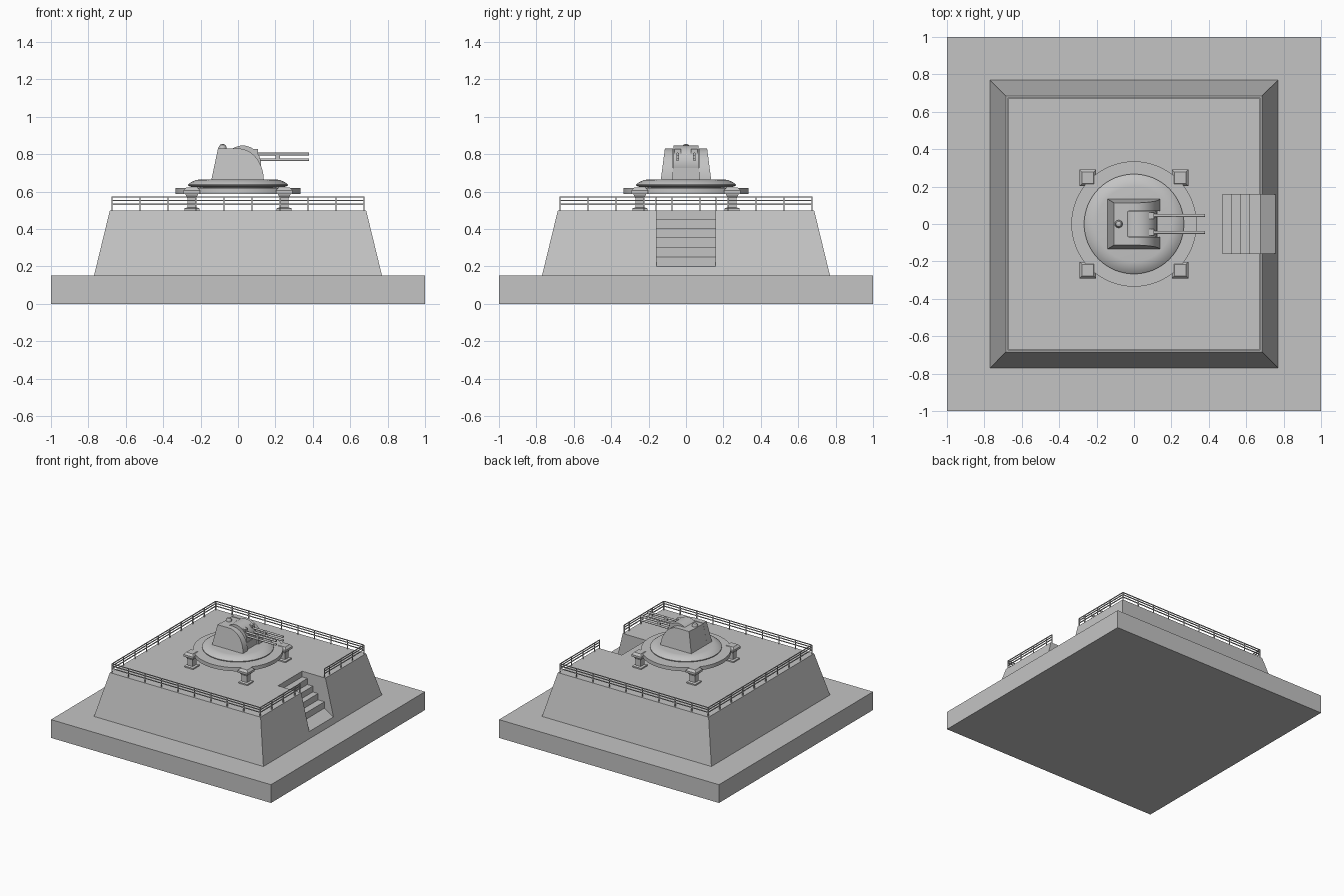
import bpy, bmesh, math

if "Cube" in bpy.data.objects:
    bpy.data.objects.remove(bpy.data.objects["Cube"])

grey = bpy.data.materials.new("concrete_grey")
grey.diffuse_color = (0.55, 0.55, 0.55, 1)
grey.use_nodes = True
grey.node_tree.nodes["Principled BSDF"].inputs["Base Color"].default_value = grey.diffuse_color


def make(name, verts, faces, smooth=False):
    me = bpy.data.meshes.new(name)
    me.from_pydata(verts, [], faces)
    bm = bmesh.new()
    bm.from_mesh(me)
    bmesh.ops.recalc_face_normals(bm, faces=bm.faces)
    bm.to_mesh(me)
    bm.free()
    ob = bpy.data.objects.new(name, me)
    bpy.context.collection.objects.link(ob)
    me.materials.append(grey)
    if smooth:
        bpy.ops.object.select_all(action='DESELECT')
        ob.select_set(True)
        bpy.context.view_layer.objects.active = ob
        bpy.ops.object.shade_smooth_by_angle(angle=math.radians(35))
    return ob


def loft(name, rings, smooth=False):
    """Closed solid through rings that have equal point counts."""
    n = len(rings[0])
    verts = [p for r in rings for p in r]
    faces = [[k * n + i, k * n + (i + 1) % n, (k + 1) * n + (i + 1) % n, (k + 1) * n + i]
             for k in range(len(rings) - 1) for i in range(n)]
    faces += [list(range(n))[::-1], [(len(rings) - 1) * n + i for i in range(n)]]
    return make(name, verts, faces, smooth)


def square(h, z, cx=0, cy=0):
    return [(cx + sx * h, cy + sy * h, z) for sx, sy in ((-1, -1), (1, -1), (1, 1), (-1, 1))]


def box(name, x0, x1, y0, y1, z0, z1):
    return loft(name, [[(x0, y0, z), (x1, y0, z), (x1, y1, z), (x0, y1, z)] for z in (z0, z1)])


def lathe(name, profile, n=64, cx=0, cy=0):
    return loft(name, [[(cx + r * math.cos(i * math.tau / n), cy + r * math.sin(i * math.tau / n), z)
                        for i in range(n)] for r, z in profile], True)


def prism(name, prof, ya, yb, smooth=False):
    """xz profile extruded between two y values or functions of z."""
    f = lambda y, z: y(z) if callable(y) else y
    return loft(name, [[(x, f(y, z), z) for x, z in prof] for y in (ya, yb)], smooth)


# Ground slab and sloped bunker
box("base_slab", -1, 1, -1, 1, 0, 0.15)
bunker = loft("bunker", [square(0.77, 0.15), square(0.685, 0.5)])

# Stairs cut into the right side
steps = [(0.473, 0.6), (0.473, 0.453), (0.521, 0.453), (0.521, 0.403), (0.57, 0.403), (0.57, 0.355),
         (0.618, 0.355), (0.618, 0.303), (0.676, 0.303), (0.676, 0.25), (0.757, 0.20), (0.9, 0.2), (0.9, 0.6)]
cutter = prism("stair_cutter", steps, -0.157, 0.157)
cutter.hide_render = True
mod = bunker.modifiers.new("stairs", 'BOOLEAN')
mod.object = cutter
mod.operation = 'DIFFERENCE'
mod.solver = 'EXACT'
bpy.context.view_layer.objects.active = bunker
bpy.ops.object.modifier_apply(modifier=mod.name)
bpy.data.objects.remove(cutter)

# Guard rails with a gap at the stairs
E, T = 0.673, 0.003
for z in (0.571, 0.553, 0.532):
    for s in (-1, 1):
        box("rail_long", -E, E, s * E - T, s * E + T, z - T, z + T)
        box("rail_right", E - T, E + T, *sorted((s * 0.16, s * E)), z - T, z + T)
    box("rail_left", -E - T, -E + T, -E, E, z - T, z + T)
for i in range(10):
    p = -E + i * 2 * E / 9
    spots = [(p, -E), (p, E), (-E, p)]
    if abs(p) > 0.16:
        spots.append((E, p))
    for x, y in spots:
        box("rail_post", x - T, x + T, y - T, y + T, 0.5, 0.572)
for s in (-1, 1):
    box("rail_post", E - T, E + T, s * 0.16 - T, s * 0.16 + T, 0.5, 0.572)

# Four legs carrying the ring
for sx in (-1, 1):
    for sy in (-1, 1):
        cx, cy = sx * 0.247, sy * 0.247
        loft("leg", [square(h, z, cx, cy) for h, z in
                     ((0.04, 0.5), (0.04, 0.51), (0.024, 0.515), (0.024, 0.565), (0.034, 0.585), (0.034, 0.59))])
        loft("leg_cap", [square(h, z, cx, cy) for h, z in
                         ((0.045, 0.588), (0.045, 0.605), (0.03, 0.622))])

# Ring and rounded turntable
lathe("ring", [(0.335, 0.588), (0.335, 0.618)])
lathe("turntable", [(0.20, 0.60), (0.205, 0.622), (0.25, 0.625), (0.267, 0.632), (0.267, 0.638),
                    (0.25, 0.651), (0.222, 0.662), (0.20, 0.665)])

# Turret: curved side cheeks, sloped back, round gun shield
arc = [(0.0 + 0.138 * math.sin(a), 0.66 + 0.17 * math.cos(a))
       for a in [math.pi / 2 * (1 - i / 14) for i in range(15)]]
cheek = [(-0.143, 0.66)] + arc + [(-0.107, 0.83)]
for s in (-1, 1):
    prism("turret_cheek", cheek, s * 0.07, lambda z: s * (0.135 - (z - 0.66) * 0.13), True)
prism("turret_back", [(-0.143, 0.66), (-0.03, 0.66), (-0.03, 0.826), (-0.107, 0.826)], -0.071, 0.071)
shield = [(0.025 + 0.098 * math.cos(i * math.tau / 40), 0.748 + 0.098 * math.sin(i * math.tau / 40))
          for i in range(40)]
prism("gun_shield", shield, -0.066, 0.066, True)
box("turret_floor", -0.03, 0.125, -0.07, 0.07, 0.655, 0.725)

# Twin-barrel guns, mirrored left and right
for s in (-1, 1):
    y = s * 0.045
    box("gun_receiver", -0.03, 0.108, y - 0.017, y + 0.017, 0.745, 0.828)
    box("barrel_clamp", 0.2, 0.225, y - 0.007, y + 0.007, 0.765, 0.806)
    for z in (0.77, 0.80):
        loft("barrel", [[(x, y + 0.008 * math.cos(i * math.tau / 12), z + 0.008 * math.sin(i * math.tau / 12))
                         for i in range(12)] for x in (0.05, 0.38)], True)

# Small sight on the roof
lathe("roof_sight", [(0.021, 0.82), (0.021, 0.838), (0.014, 0.85), (0.004, 0.854)], 16, -0.082, 0.0)
